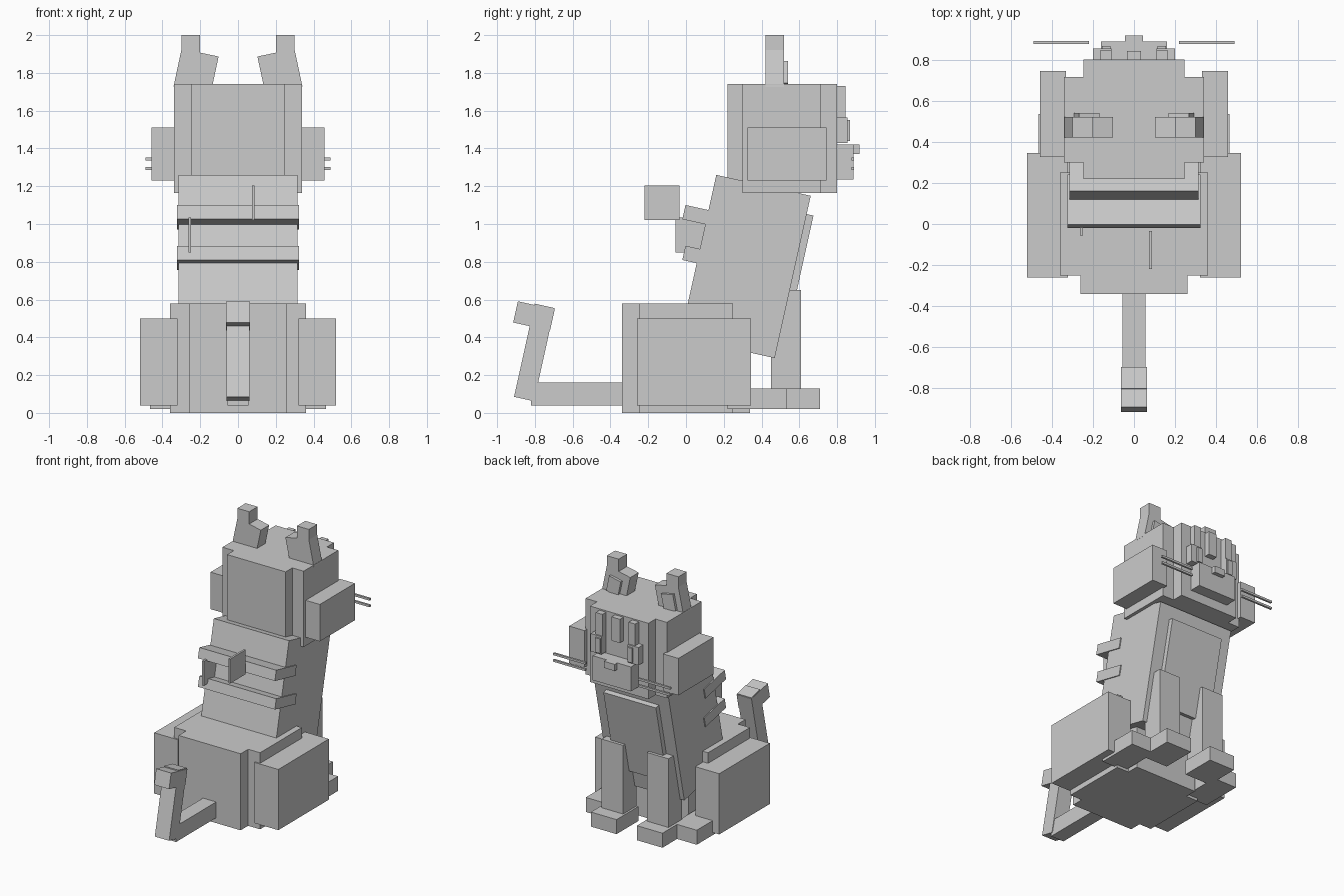
import bpy
from math import radians
from mathutils import Matrix, Vector

if "Cube" in bpy.data.objects:
    bpy.data.objects.remove(bpy.data.objects["Cube"])

grey = bpy.data.materials.new("light_grey")
grey.use_nodes = True
grey.diffuse_color = (0.6, 0.6, 0.6, 1)
grey.node_tree.nodes["Principled BSDF"].inputs["Base Color"].default_value = (0.6, 0.6, 0.6, 1)


def block(name, center, size, axis="X", angle=0):
    """Box given by centre and size, turned about one axis through its centre."""
    bpy.ops.mesh.primitive_cube_add(size=1)
    ob = bpy.context.object
    ob.name = ob.data.name = name
    scale = Matrix.Diagonal((*size, 1))
    ob.data.transform(Matrix.Rotation(radians(angle), 4, axis) @ scale)
    ob.location = center
    ob.data.materials.append(grey)
    return ob


def span(name, x, y, z):
    """Upright box given by its limits on each axis."""
    lims = (x, y, z)
    return block(name, [(a + b) / 2 for a, b in lims], [b - a for a, b in lims])


def pair(name, x, y, z):
    """Upright box and its mirror twin."""
    span("left_" + name, x, y, z)
    span("right_" + name, (-x[1], -x[0]), y, z)


# Hindquarters
span("hips_wide", (-.36, .36), (-.25, .25), (0, .58))
span("hips_long", (-.26, .26), (-.34, .34), (0, .58))
pair("thigh", (.32, .52), (-.26, .345), (.04, .5))
pair("hind_paw", (.27, .465), (.22, .535), (.02, .13))

# Front legs
pair("front_leg", (.1, .28), (.45, .61), (.1, .65))
pair("front_paw", (.085, .3), (.45, .71), (.02, .13))

# Leaning torso with chest plate and back bands
LEAN = -12.5
torso_center = Vector((0, .315, .775))
block("torso", torso_center, (.63, .512, .88), "X", LEAN)
chest_offset = Matrix.Rotation(radians(LEAN), 3, "X") @ Vector((0, .266, .026))
block("chest_plate", torso_center + chest_offset, (.44, .054, .63), "X", LEAN)
for name, z in (("upper_band", 1.036), ("lower_band", .82)):
    block(name, (0, .111, z), (.645, .25, .077), "X", LEAN)
span("back_plate_upper", (.073, .088), (-.22, -.035), (1.02, 1.205))
span("back_plate_lower", (-.263, -.248), (-.055, .13), (.85, 1.035))

# Tail
span("tail_base", (-.055, .055), (-.82, -.33), (.04, .16))
block("tail_rise", (0, -.803, .32), (.12, .108, .505), "X", LEAN)
block("tail_tip", (0, -.805, .513), (.125, .2, .115), "X", LEAN)

# Head
span("head_wide", (-.34, .34), (.3, .715), (1.165, 1.74))
span("head_long", (-.245, .245), (.22, .8), (1.165, 1.74))
pair("cheek", (.33, .458), (.325, .745), (1.23, 1.51))

# Ears
pair("ear_tip", (.2, .3), (.42, .52), (1.85, 2))
for side, s in (("left", 1), ("right", -1)):
    block(side + "_ear_base", (s * .222, .47, 1.807), (.2, .1, .205), "Y", -12 * s)
    block(side + "_inner_ear", (s * .23, .525, 1.795), (.1, .03, .12), "Y", -12 * s)

# Face
span("forehead_stripe_middle", (-.035, .035), (.79, .842), (1.55, 1.73))
pair("forehead_stripe", (.11, .165), (.79, .845), (1.54, 1.73))
pair("eye", (.11, .2), (.79, .855), (1.43, 1.565))
pair("pupil", (.115, .155), (.84, .867), (1.44, 1.55))
span("muzzle", (-.16, .16), (.79, .888), (1.235, 1.42))
span("nose", (-.045, .045), (.85, .918), (1.37, 1.42))
for level, z in (("upper", 1.345), ("lower", 1.295)):
    pair(level + "_whisker", (.22, .49), (.875, .89), (z - .008, z + .008))
